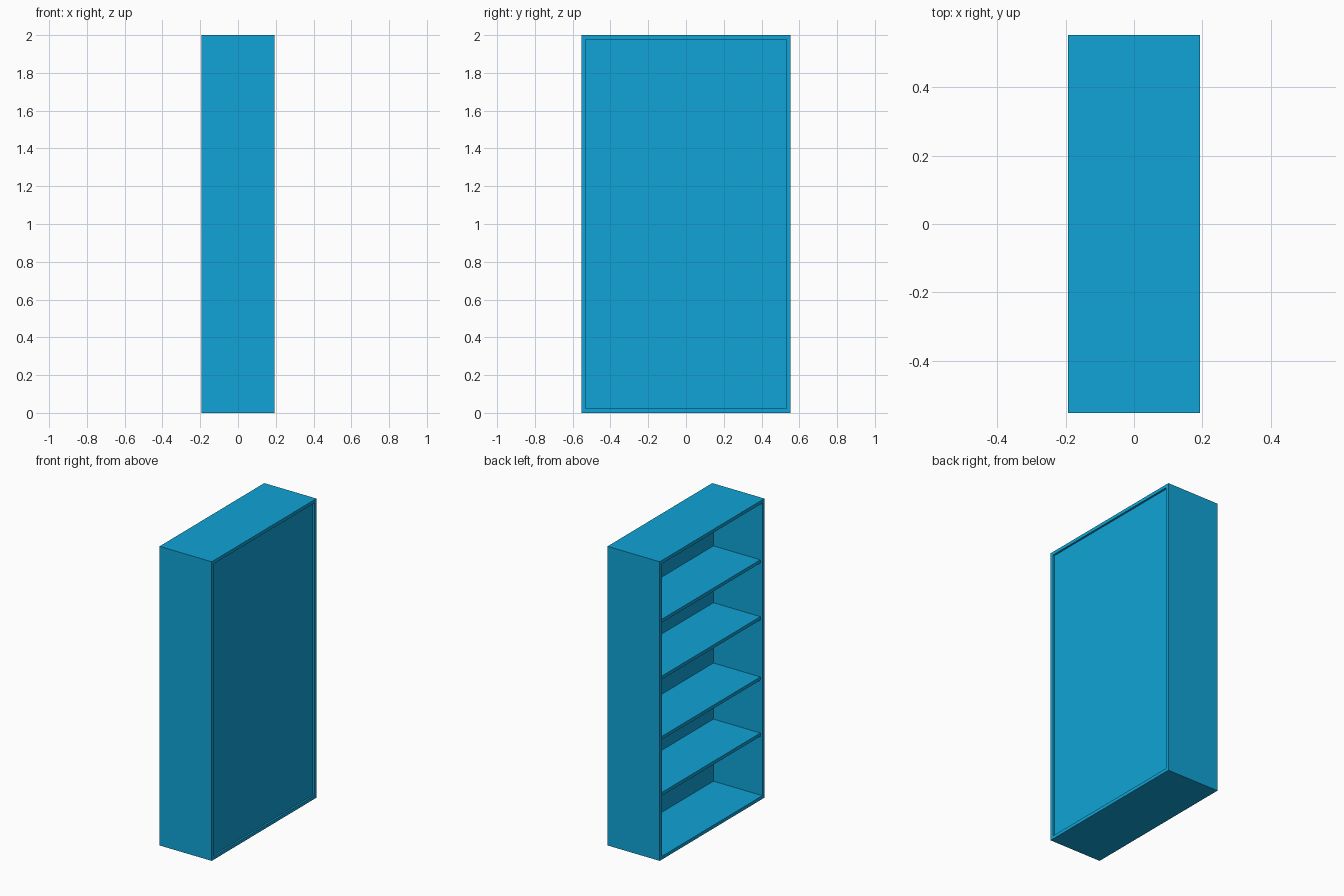
import bpy
import bmesh
from mathutils import Matrix, Vector

cube = bpy.data.objects.get("Cube")
if cube:
    bpy.data.objects.remove(cube, do_unlink=True)

DEPTH, WIDTH, HEIGHT = 0.386, 1.106, 2.0
BOARD = 0.022          # thickness of the outer boards
PANEL = 0.012          # thickness of the back panel
PANEL_INSET = 0.012    # panel recess behind the rim
SHELF_INSET = 0.015    # shelf setback from the open side
SHELF_TOPS = (0.437, 0.812, 1.215, 1.595)

blue = bpy.data.materials.new("bright blue")
blue.use_nodes = True
colour = (0.005, 0.37, 0.67, 1.0)
blue.diffuse_color = colour
blue.node_tree.nodes["Principled BSDF"].inputs["Base Color"].default_value = colour


def finish(name, bm):
    bmesh.ops.recalc_face_normals(bm, faces=bm.faces)
    mesh = bpy.data.meshes.new(name)
    bm.to_mesh(mesh)
    bm.free()
    mesh.materials.append(blue)
    obj = bpy.data.objects.new(name, mesh)
    bpy.context.collection.objects.link(obj)


def box(name, low, high):
    low, high = Vector(low), Vector(high)
    bm = bmesh.new()
    bmesh.ops.create_cube(bm, size=1, matrix=Matrix.Translation((low + high) / 2)
                          @ Matrix.Diagonal((*(high - low), 1)))
    finish(name, bm)


# Outer frame: a rectangular ring with mitred boards, open on both broad sides
half_x, half_y = DEPTH / 2, WIDTH / 2
inner_y = half_y - BOARD
bm = bmesh.new()


def loop(x, inset):
    y = half_y - inset
    corners = ((-y, inset), (y, inset), (y, HEIGHT - inset), (-y, HEIGHT - inset))
    return [bm.verts.new((x, cy, cz)) for cy, cz in corners]


rings = [loop(-half_x, 0), loop(half_x, 0), loop(half_x, BOARD), loop(-half_x, BOARD)]
for k, ring in enumerate(rings):
    after = rings[(k + 1) % 4]
    for i in range(4):
        j = (i + 1) % 4
        bm.faces.new((ring[i], ring[j], after[j], after[i]))
finish("outer_frame", bm)

# Back panel, recessed inside the frame
panel_out = half_x - PANEL_INSET
panel_in = panel_out - PANEL
box("back_panel", (panel_in, -inner_y, BOARD), (panel_out, inner_y, HEIGHT - BOARD))

# Shelves
for n, top in enumerate(SHELF_TOPS, 1):
    box(f"shelf_{n}", (-half_x + SHELF_INSET, -inner_y, top - BOARD),
        (panel_in, inner_y, top))
